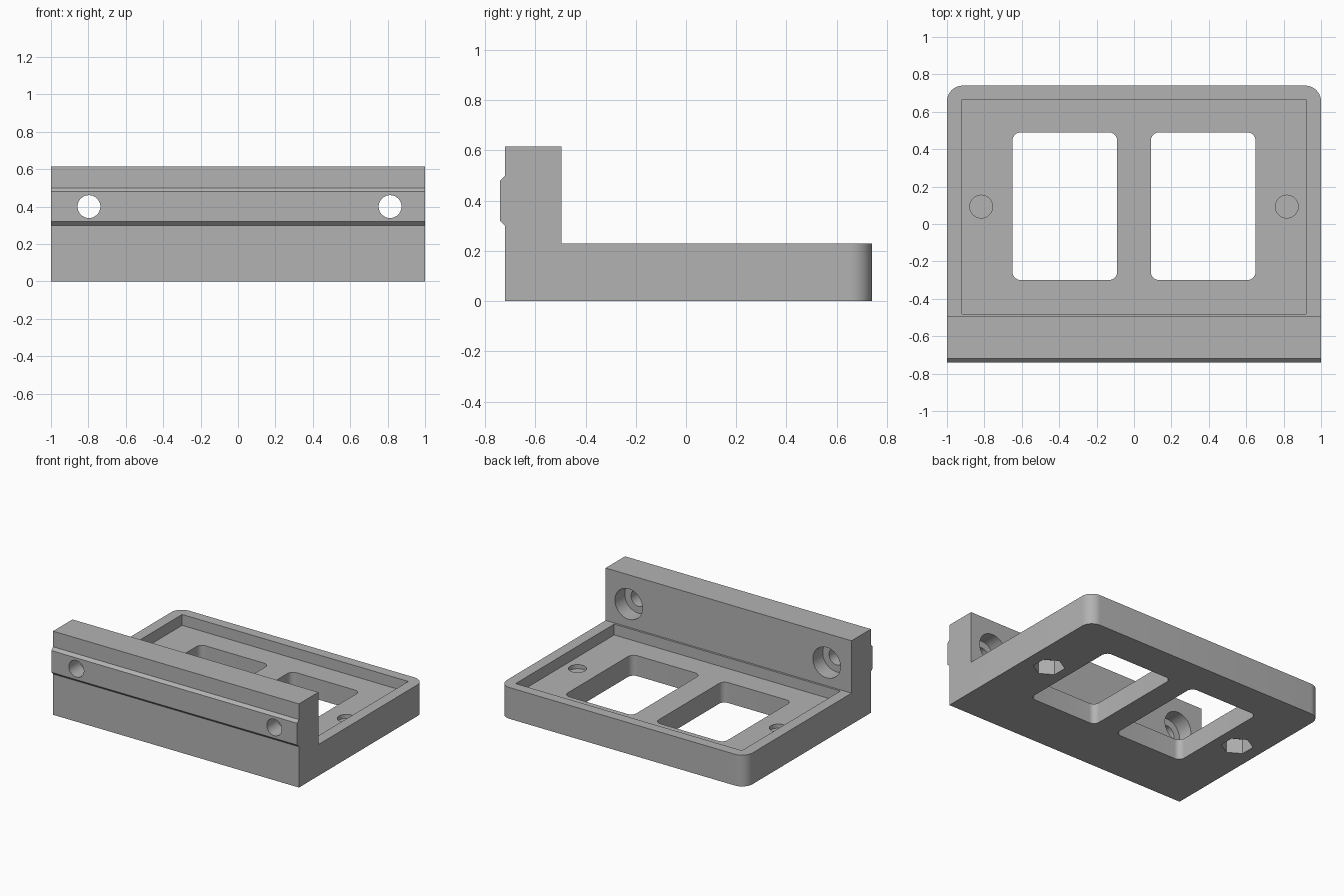
import bpy, bmesh, math
from mathutils import Matrix, Vector

cube = bpy.data.objects.get("Cube")
if cube:
    bpy.data.objects.remove(cube, do_unlink=True)

grey = bpy.data.materials.new("plain grey")
grey.use_nodes = True
grey.diffuse_color = (0.45, 0.45, 0.45, 1)
grey.node_tree.nodes["Principled BSDF"].inputs["Base Color"].default_value = (0.45, 0.45, 0.45, 1)


def to_object(bm, name):
    bmesh.ops.recalc_face_normals(bm, faces=bm.faces)
    mesh = bpy.data.meshes.new(name)
    bm.to_mesh(mesh)
    bm.free()
    mesh.materials.append(grey)
    obj = bpy.data.objects.new(name, mesh)
    bpy.context.scene.collection.objects.link(obj)
    return obj


def round_uprights(bm, radius, rule=lambda e: True):
    edges = [e for e in bm.edges
             if abs(e.verts[0].co.z - e.verts[1].co.z) > 0.05
             and (e.verts[0].co - e.verts[1].co).xy.length < 1e-5 and rule(e)]
    bmesh.ops.bevel(bm, geom=edges, offset=radius, segments=10, profile=0.5, affect='EDGES')


def box(name, x, y, z, radius=0):
    bm = bmesh.new()
    size = Vector((x[1] - x[0], y[1] - y[0], z[1] - z[0]))
    mid = Vector((x[0] + x[1], y[0] + y[1], z[0] + z[1])) / 2
    bmesh.ops.create_cube(bm, size=1, matrix=Matrix.Translation(mid) @ Matrix.Diagonal(size.to_4d()))
    if radius:
        round_uprights(bm, radius)
    return to_object(bm, name)


def bore(name, start, end, radius, sides=48):
    # prism between two points
    start, end = Vector(start), Vector(end)
    axis = end - start
    turn = axis.to_track_quat('Z', 'Y').to_matrix().to_4x4()
    bm = bmesh.new()
    bmesh.ops.create_cone(bm, cap_ends=True, segments=sides, radius1=radius, radius2=radius,
                          depth=axis.length, matrix=Matrix.Translation((start + end) / 2) @ turn)
    return to_object(bm, name)


# L-shaped body with a chamfered rib along the front
profile = [(-0.72, 0), (0.74, 0), (0.74, 0.23), (-0.495, 0.23), (-0.495, 0.615), (-0.72, 0.615),
           (-0.72, 0.5), (-0.74, 0.48), (-0.74, 0.32), (-0.72, 0.3)]
bm = bmesh.new()
face = bm.faces.new([bm.verts.new((-1, y, z)) for y, z in profile])
side = bmesh.ops.extrude_face_region(bm, geom=[face])
bmesh.ops.translate(bm, vec=(2, 0, 0), verts=[v for v in side["geom"] if isinstance(v, bmesh.types.BMVert)])
round_uprights(bm, 0.085, lambda e: e.verts[0].co.y > 0.7)
body = to_object(bm, "bracket_body")

# Shallow tray, then windows, screw holes and nut pockets
floor = 0.15
cutters = [box("tray_cutter", (-0.92, 0.92), (-0.48, 0.665), (floor, 0.4))]
for s in (-1, 1):
    cutters.append(box("window_cutter", sorted((s * 0.09, s * 0.65)), (-0.3, 0.49), (-0.1, 0.3), 0.045))
    x = s * 0.817
    cutters.append(bore("floor_hole_cutter", (x, 0.093, floor - 0.03), (x, 0.093, 0.3), 0.061))
    nut = bore("nut_pocket_cutter", (x, 0.093, -0.1), (x, 0.093, 0.108), 0.107, 6)
    cutters.append(nut)
    x = s * 0.805 + 0.008
    cutters.append(bore("screw_hole_cutter", (x, -0.9, 0.4), (x, -0.55, 0.4), 0.061))
    cutters.append(bore("counterbore_cutter", (x, -0.61, 0.4), (x, -0.4, 0.4), 0.112))

for cutter in cutters:
    cutter.hide_render = True
    mod = body.modifiers.new(cutter.name, 'BOOLEAN')
    mod.operation = 'DIFFERENCE'
    mod.solver = 'EXACT'
    mod.object = cutter

# Bake the cuts and drop the helpers
bpy.context.view_layer.update()
final = bpy.data.meshes.new_from_object(body.evaluated_get(bpy.context.evaluated_depsgraph_get()))
body.modifiers.clear()
body.data = final
for cutter in cutters:
    bpy.data.objects.remove(cutter, do_unlink=True)

bpy.ops.object.select_all(action='DESELECT')
body.select_set(True)
bpy.context.view_layer.objects.active = body
bpy.ops.object.shade_smooth_by_angle(angle=math.radians(30))
